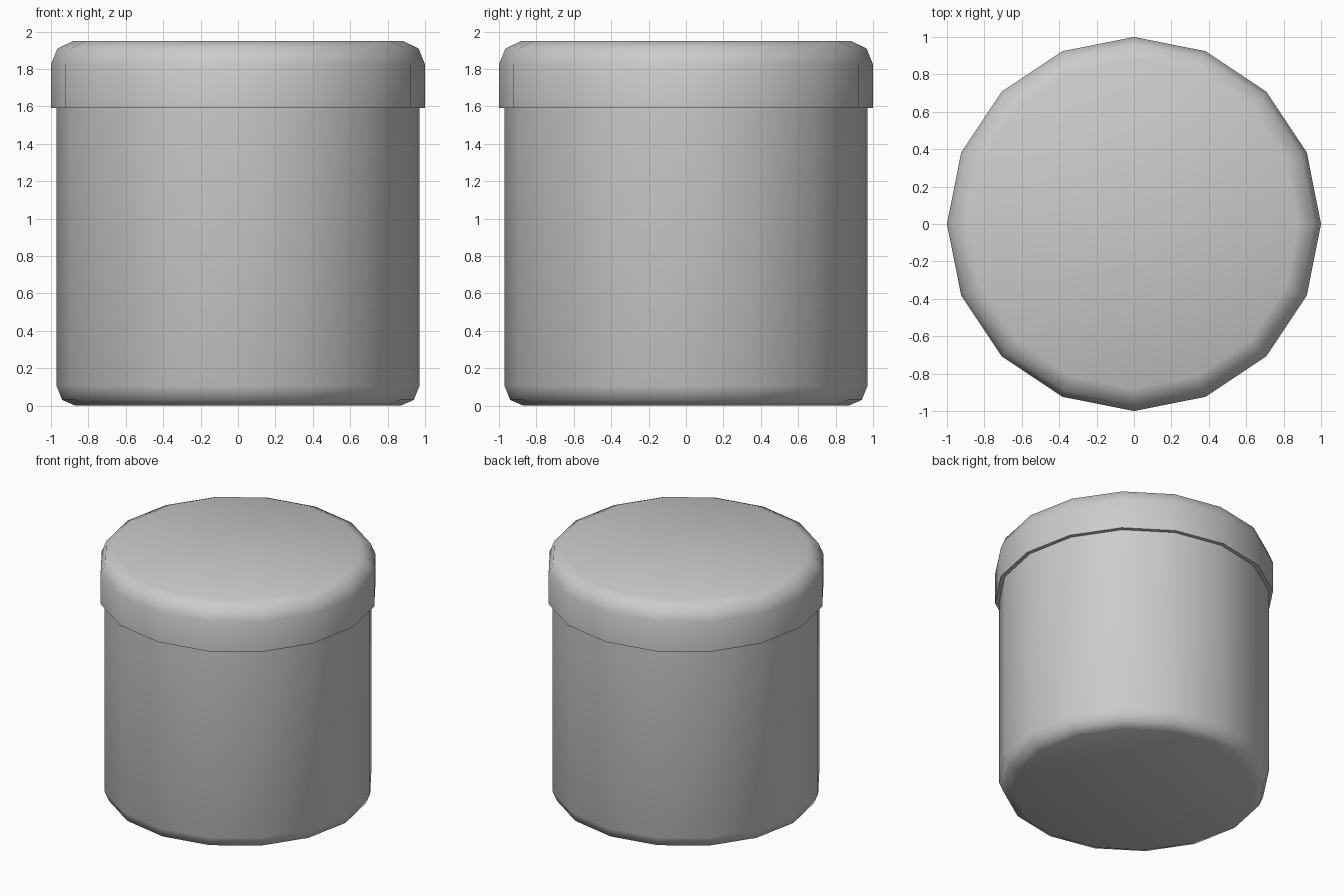
import bpy
import bmesh
from math import radians, tau, cos, sin

SIDES = 16

if "Cube" in bpy.data.objects:
    bpy.data.objects.remove(bpy.data.objects["Cube"], do_unlink=True)

# Single plain grey for the whole container
grey = bpy.data.materials.new("light_grey")
grey.use_nodes = True
colour = (0.6, 0.6, 0.6, 1)
grey.diffuse_color = colour
grey.node_tree.nodes["Principled BSDF"].inputs["Base Color"].default_value = colour


def turned_part(name, profile):
    """Sweep a (radius, height) profile around z and cap both ends."""
    bm = bmesh.new()
    rings = [[bm.verts.new((r * cos(tau * i / SIDES), r * sin(tau * i / SIDES), z))
              for i in range(SIDES)] for r, z in profile]
    for low, high in zip(rings, rings[1:]):
        for i in range(SIDES):
            j = (i + 1) % SIDES
            bm.faces.new((low[i], low[j], high[j], high[i]))
    bm.faces.new(rings[0][::-1])
    bm.faces.new(rings[-1])
    mesh = bpy.data.meshes.new(name)
    bm.to_mesh(mesh)
    bm.free()
    obj = bpy.data.objects.new(name, mesh)
    mesh.materials.append(grey)
    bpy.context.collection.objects.link(obj)
    bpy.ops.object.select_all(action="DESELECT")
    obj.select_set(True)
    bpy.context.view_layer.objects.active = obj
    bpy.ops.object.shade_smooth_by_angle(angle=radians(50))
    return obj


# Jar body with a rounded foot, reaching up inside the lid
turned_part("jar_body", [(0.87, 0), (0.94, 0.03), (0.97, 0.105), (0.97, 1.64)])

# Overhanging lid with a rounded top edge
turned_part("jar_lid", [(1, 1.59), (1, 1.825), (0.965, 1.91), (0.88, 1.95)])
